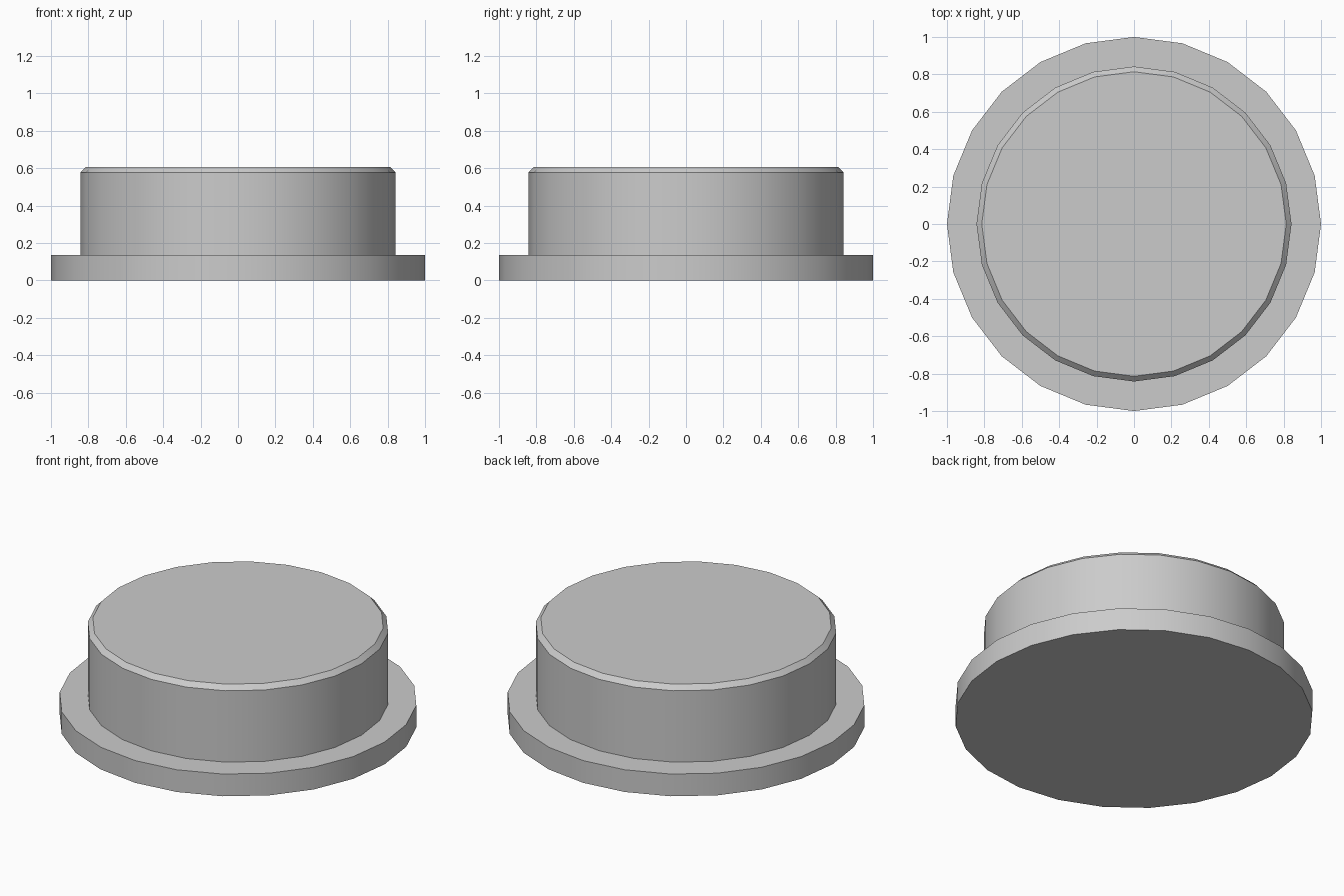
import bpy, bmesh, math

if "Cube" in bpy.data.objects:
    bpy.data.objects.remove(bpy.data.objects["Cube"])

SIDES = 24


def turned(name, rings):
    """Closed solid of revolution from (radius, z) rings, bottom to top."""
    bm = bmesh.new()
    loops = []
    for r, z in rings:
        loops.append([bm.verts.new((r * math.cos(2 * math.pi * i / SIDES),
                                    r * math.sin(2 * math.pi * i / SIDES), z))
                      for i in range(SIDES)])
    for a, b in zip(loops, loops[1:]):
        for i in range(SIDES):
            j = (i + 1) % SIDES
            bm.faces.new((a[i], a[j], b[j], b[i]))
    bm.faces.new(loops[0][::-1])
    bm.faces.new(loops[-1])
    mesh = bpy.data.meshes.new(name)
    bm.to_mesh(mesh)
    bm.free()
    obj = bpy.data.objects.new(name, mesh)
    bpy.context.collection.objects.link(obj)
    bpy.ops.object.select_all(action='DESELECT')
    obj.select_set(True)
    bpy.context.view_layer.objects.active = obj
    bpy.ops.object.shade_smooth_by_angle(angle=math.radians(30))
    return obj


# Base flange, raised drum and chamfered top in one stepped profile
turned("flanged_cap", [(1.0, 0.0), (1.0, 0.137), (0.842, 0.137),
                       (0.842, 0.577), (0.814, 0.605)])
